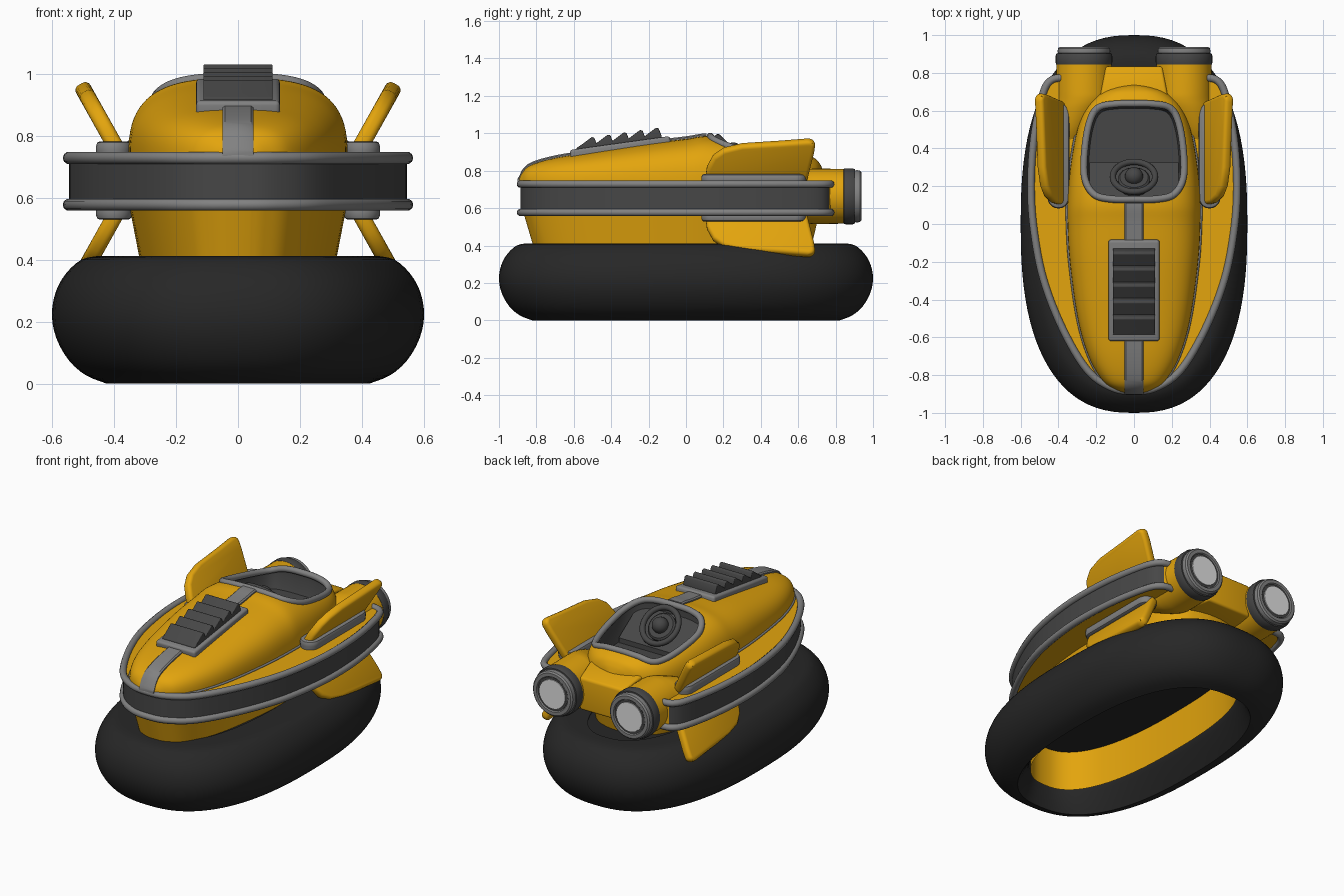
import bpy, bmesh, math
from mathutils import Matrix, Vector

if "Cube" in bpy.data.objects:
    bpy.data.objects.remove(bpy.data.objects["Cube"])

def mat(name, r, g, b):
    m = bpy.data.materials.new(name)
    m.diffuse_color = (r, g, b, 1)
    m.use_nodes = True
    m.node_tree.nodes["Principled BSDF"].inputs["Base Color"].default_value = m.diffuse_color
    return m

YELLOW = mat("yellow paint", 0.77, 0.375, 0.004)
BLACK = mat("black rubber", 0.02, 0.02, 0.02)
DARK = mat("dark grey", 0.062, 0.062, 0.062)
GREY = mat("mid grey", 0.22, 0.22, 0.22)
LIGHT = mat("light grey", 0.75, 0.75, 0.75)

def activate(ob):
    bpy.ops.object.select_all(action='DESELECT')
    ob.select_set(True)
    bpy.context.view_layer.objects.active = ob

def smooth(ob, angle=35):
    activate(ob)
    bpy.ops.object.shade_smooth_by_angle(angle=math.radians(angle))
    return ob

def mesh(name, verts, faces, *mats, bevel=0):
    me = bpy.data.meshes.new(name)
    me.from_pydata([tuple(v) for v in verts], [], faces)
    bm = bmesh.new(); bm.from_mesh(me)
    bmesh.ops.recalc_face_normals(bm, faces=bm.faces[:])
    if bevel:
        sharp = [e for e in bm.edges if e.calc_face_angle(0) > .6]
        bmesh.ops.bevel(bm, geom=sharp, offset=bevel, segments=4, profile=0.5, affect='EDGES')
    bm.to_mesh(me); bm.free()
    for m in mats:
        me.materials.append(m)
    ob = bpy.data.objects.new(name, me)
    bpy.context.collection.objects.link(ob)
    return smooth(ob)

def loft(name, rings, *mats, caps=(True, True), wrap=False, bevel=0):
    n, k = len(rings[0]), len(rings)
    faces = [(i * n + j, i * n + (j + 1) % n, (i + 1) % k * n + (j + 1) % n, (i + 1) % k * n + j)
             for i in range(k if wrap else k - 1) for j in range(n)]
    if caps[0]: faces.append(tuple(range(n))[::-1])
    if caps[1]: faces.append(tuple(range((k - 1) * n, k * n)))
    return mesh(name, [v for r in rings for v in r], faces, *mats, bevel=bevel)

def spline(pts, closed=False, steps=6):
    p = [Vector(q) for q in pts]
    n, out = len(p), []
    get = (lambda i: p[i % n]) if closed else (lambda i: p[max(0, min(n - 1, i))])
    for i in range(n if closed else n - 1):
        a, b, c, d = get(i - 1), get(i), get(i + 1), get(i + 2)
        for s in range(steps):
            t = s / steps
            out.append(0.5 * (2 * b + (c - a) * t + (2 * a - 5 * b + 4 * c - d) * t**2 + (3 * b - a - 3 * c + d) * t**3))
    return out if closed else out + [p[-1]]

def full(half):
    return list(half) + [(-x, y) for x, y in reversed(half) if x > 1e-6]

def tube(name, pts, r, m, closed=False):
    cu = bpy.data.curves.new(name, 'CURVE')
    cu.dimensions = '3D'; cu.bevel_depth = r; cu.bevel_resolution = 3; cu.use_fill_caps = True
    sp = cu.splines.new('POLY'); sp.points.add(len(pts) - 1); sp.use_cyclic_u = closed
    for q, v in zip(sp.points, pts):
        q.co = (*v, 1)
    ob = bpy.data.objects.new(name, cu)
    bpy.context.collection.objects.link(ob)
    cu.materials.append(m)
    activate(ob)
    bpy.ops.object.convert(target='MESH')
    return smooth(bpy.context.object, 50)

def box(name, size, M, m, bevel):
    vs = [M @ Vector((x * size[0] / 2, y * size[1] / 2, z * size[2] / 2))
          for x in (-1, 1) for y in (-1, 1) for z in (-1, 1)]
    fs = [(0, 1, 3, 2), (4, 6, 7, 5), (0, 4, 5, 1), (2, 3, 7, 6), (0, 2, 6, 4), (1, 5, 7, 3)]
    return mesh(name, vs, fs, m, bevel=bevel)

def lathe_y(name, prof, cx, cz, m, n=40):
    return loft(name, [[(cx + r * math.cos(2 * math.pi * j / n), y, cz + r * math.sin(2 * math.pi * j / n))
                        for j in range(n)] for y, r in prof], m)

# Inflatable skirt: a ring with an open middle, lined by the yellow hull
def oval(dx, dy, z, n=96):
    f = lambda c: math.copysign(abs(c) ** (2 / 2.48), c)
    return [((0.6 - dx) * f(math.cos(2 * math.pi * j / n)), (1 - dy) * f(math.sin(2 * math.pi * j / n)), z) for j in range(n)]
outer = spline([(.178, 0), (.11, .027), (.055, .075), (.015, .145), (0, .22), (.012, .295), (.045, .355), (.095, .4), (.15, .412)], steps=3)
prof = [(d, d, z) for d, z in outer] + [(.28, .21, .412), (.28, .21, .15), (.26, .205, .11), (.21, .195, .04)]
loft("skirt", [oval(*p) for p in prof], BLACK, caps=(False, False), wrap=True)
loft("hull_liner", [oval(.29, .217, .125), oval(.29, .217, .385)], YELLOW, caps=(False, False))
for name, z in (("hull_ceiling", .37), ("skirt_top", .408)):
    mesh(name, oval(.275, .205, z), [tuple(range(96))], BLACK)

# Dome stations: y, half width, top height
stations = spline([(-.895, .04, .75), (-.88, .09, .785), (-.83, .165, .83), (-.7, .24, .868), (-.5, .298, .9),
                   (-.2, .34, .945), (0, .352, .97), (.12, .352, .985), (.3, .337, .96), (.5, .3, .92),
                   (.62, .25, .895), (.69, .18, .865), (.72, .11, .83), (.735, .04, .79)])
BASE = .715
def dome_z(x, y):
    for a, b in zip(stations, stations[1:]):
        if a[0] <= y <= b[0]:
            s = a.lerp(b, (y - a[0]) / (b[0] - a[0]))
            return BASE + (s[2] - BASE) * max(0, 1 - abs(x / s[1]) ** 3) ** (1 / 3)
    return BASE + .025
def section(s, n=40):
    out = []
    for j in range(n + 1):
        c, q = math.cos(math.pi * j / n), math.sin(math.pi * j / n)
        out.append((s[1] * math.copysign(abs(c) ** (2 / 3), c), s[0], BASE + (s[2] - BASE) * abs(q) ** (2 / 3)))
    return out
dome = loft("upper_hull", [section(s) for s in stations], YELLOW, DARK)

# Cockpit opening cut out of the dome
rim = [(v[0], v[1]) for v in spline(full([(0, .13), (.13, .133), (.215, .16), (.262, .25), (.26, .4), (.235, .54),
                                         (.19, .615), (.1, .635), (0, .637)]), True)]
cutter = loft("cockpit_cutter", [[(x * s, .38 + (y - .38) * s, z) for x, y in rim]
                                 for s, z in ((.9, .76), (1, .84), (1, 1.2))], DARK)
cutter.hide_render = True
mod = dome.modifiers.new("cut", 'BOOLEAN')
mod.operation = 'DIFFERENCE'; mod.object = cutter; mod.solver = 'EXACT'; mod.material_mode = 'TRANSFER'
activate(dome)
bpy.ops.object.modifier_apply(modifier="cut")
bpy.data.objects.remove(cutter)
smooth(dome)
tube("cockpit_rim", [(x, y, dome_z(x, y)) for x, y in rim], .019, GREY, True)

# Dashboard and steering wheel
dash = [(.12, .93), (.325, .79), (.325, .74), (.12, .74)]
loft("dashboard", [[(x, y, z) for y, z in dash] for x in (-.235, .235)], DARK)
W = Matrix.Translation((0, .25, .9)) @ Matrix.Rotation(math.radians(-45), 4, 'X')
circle = [(math.cos(a * math.pi / 18), math.sin(a * math.pi / 18)) for a in range(36)]
tube("steering_wheel", [W @ Vector((.112 * x, .112 * y, 0)) for x, y in circle], .017, DARK, True)
loft("wheel_plate", [[W @ Vector((r * x, r * y, z)) for x, y in circle]
                     for r, z in ((.085, -.06), (.085, -.015), (.075, -.005))], DARK)
loft("wheel_hub", [[W @ Vector((.048 * math.cos(a) * x, .048 * math.cos(a) * y, .005 + .048 * math.sin(a))) for x, y in circle]
                   for a in [math.radians(d) for d in range(-85, 86, 17)]], DARK)

# Mid body: dark side band, yellow deck and underside
half = [(0, -.885), (.12, -.865), (.25, -.77), (.38, -.55), (.48, -.29), (.53, -.03), (.545, .2), (.53, .45), (.485, .68), (.42, .765)]
plan = spline(full(half + [(.3, .775), (0, .775)]), True)
body = loft("side_band", [[(v[0], v[1], z) for v in plan] for z in (.57, .73)], YELLOW, DARK)
for p in body.data.polygons:
    if abs(p.normal.z) < .5 and (p.center.y < .74 or abs(p.center.x) > .42):
        p.material_index = 1
rail_half = half[:-1] + [(.44, .76), (.37, .775)]
path = spline([(-x, y) for x, y in reversed(rail_half[1:])] + rail_half)
for name, z in (("upper_rail", .728), ("lower_rail", .577)):
    tube(name, [(v[0], v[1], z) for v in path], .02, GREY)

# Thin trim line round the dome base
edge = [(s[1], s[0]) for s in stations]
edge = edge + [(-x, y) for x, y in reversed(edge)]
tube("dome_trim", [(x * 1.005, y, .733) for x, y in edge], .007, GREY, True)

# Lower hull between the skirt and the band
loft("lower_hull", [[(x * sx, y * sy, z) for x, y in edge] for sx, sy, z in ((.89, .91, .39), (.99, .97, .572))],
     YELLOW, caps=(False, False))

# Centre stripe on the nose
ys = [-.902] + [-.894 + 1.004 * i / 60 for i in range(61)]
loft("centre_stripe", [[(sx, y, max(.735, dome_z(0, y) + dz)) for sx, dz in
                        ((-.05, -.04), (.05, -.04), (.05, .007), (.042, .014), (-.042, .014), (-.05, .007))] for y in ys], GREY)

# Vent frame and louvres
box("vent_frame", (.27, .54, .06), Matrix.Translation((0, -.35, .918)) @ Matrix.Rotation(.138, 4, 'X'), GREY, .014)
for i in range(5):
    y, z = -.5 + .086 * i, .98 + .0125 * i
    tooth = [(y - .085, z - .058), (y - .06, z - .042), (y - .004, z), (y + .01, z - .004), (y + .026, z - .045), (y + .022, z - .09), (y - .085, z - .09)]
    loft(f"louvre_{i + 1}", [[(x, a, b) for a, b in tooth] for x in (-.112, .112)], DARK, bevel=.004)

# Fins with their pads, four times
fin = [(.1, .74), (.112, .82), (.145, .88), (.2, .918), (.3, .942), (.5, .955), (.665, .968), (.692, .95), (.685, .9), (.645, .74)]
for sx, side in ((1, "right"), (-1, "left")):
    for up, lev in ((1, "upper"), (-1, "lower")):
        zz = lambda z: z if up > 0 else 1.31 - z
        loft(f"{lev}_fin_{side}", [[(sx * (.398 + (z - .77) * .56 + dx), y, zz(z - .56 * dx)) for y, z in fin] for dx in (-.023, .023)],
             YELLOW, bevel=.02)
        pad = [(.4 + r * math.cos(a), yc + .058 * math.sin(a)) for yc, r, a0 in ((.14, .058, math.pi), (.585, .058, 0))
               for a in [a0 + k * math.pi / 10 for k in range(11)]]
        loft(f"{lev}_fin_pad_{side}", [[(sx * (.4 + (x - .4) * s), .36 + (y - .36) * (1 - (1 - s) * .2), zz(z)) for x, y in pad]
                                      for s, z in ((.94, .725), (1, .752), (1, .766), (.93, .777), (.8, .781))], GREY)
    # Thruster (bending outward under the deck) with nozzle
    ring = [(math.cos(math.pi * j / 20), math.sin(math.pi * j / 20)) for j in range(40)]
    loft(f"thruster_{side}", [[(sx * (cx + r * a), y, .663 + r * b) for a, b in ring] for y, r, cx in spline(
        [(.42, .05, .34), (.5, .095, .325), (.6, .132, .288), (.66, .146, .268), (.72, .148, .265), (.85, .146, .265)])], YELLOW)
    c = (sx * .265, .663)
    lathe_y(f"nozzle_{side}", [(.838, .138), (.844, .147), (.855, .15), (.89, .15), (.903, .145), (.906, .13), (.906, .1)], *c, DARK)
    lathe_y(f"nozzle_lip_{side}", [(.9, .13), (.904, .138), (.915, .14), (.93, .137), (.938, .128), (.938, .108), (.93, .103)], *c, GREY)
    lathe_y(f"nozzle_inner_{side}", [(.92, .102), (.932, .102)], *c, DARK)
    lathe_y(f"nozzle_glow_{side}", [(.925, .09), (.936, .088)], *c, LIGHT)

# Rear block between the thrusters
block = [(.665, .18, .8), (.7, .175, .8), (.835, .15, .76)]
loft("rear_block", [[(-w, y, .56), (w, y, .56), (w, y, t), (-w, y, t)] for y, w, t in block], YELLOW, bevel=.015)
